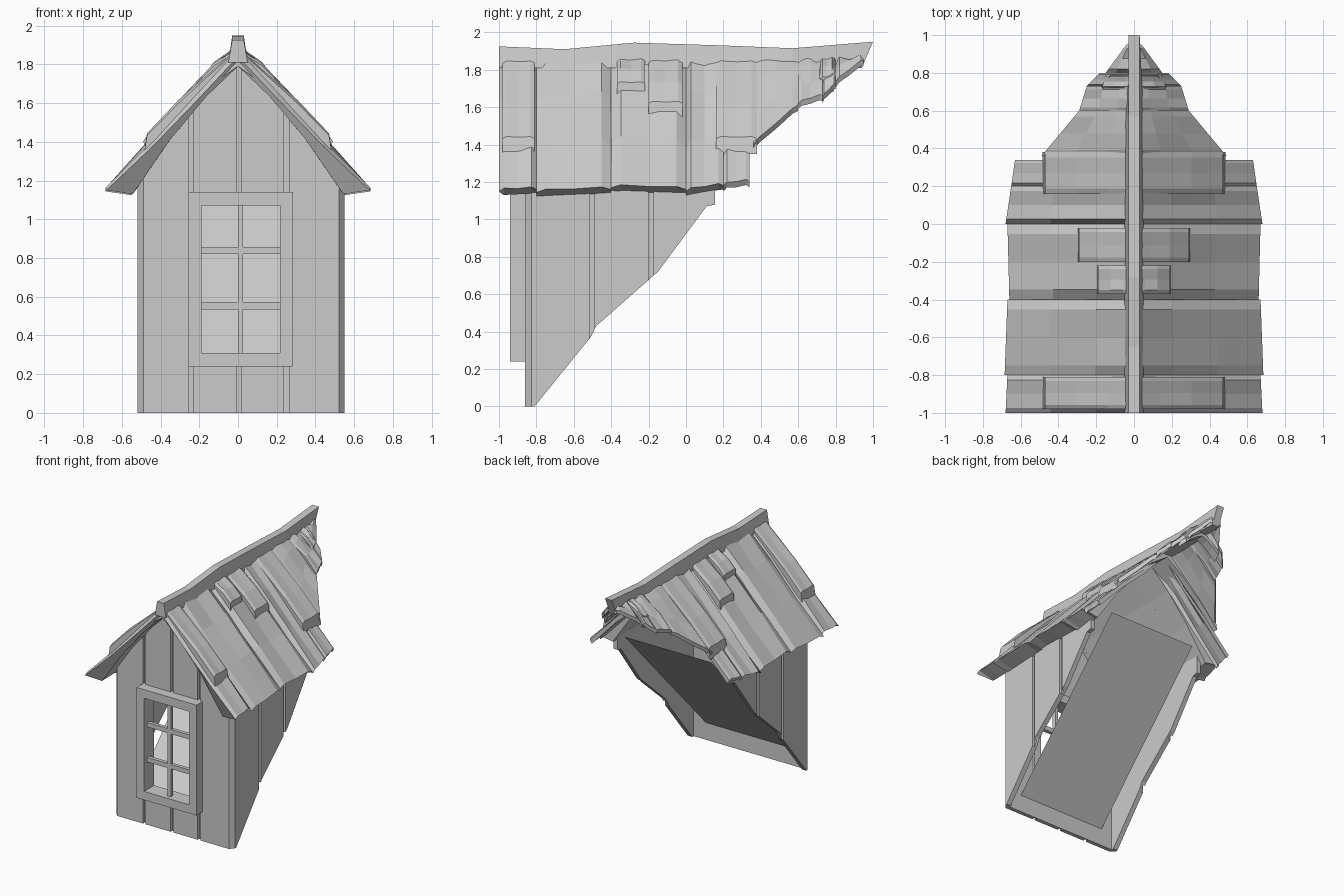
import bpy, bmesh, random

random.seed(4)
cube = bpy.data.objects.get("Cube")
if cube:
    bpy.data.objects.remove(cube)

grey = bpy.data.materials.new("weathered grey")
grey.use_nodes = True
grey.diffuse_color = (0.6, 0.6, 0.6, 1)
grey.node_tree.nodes["Principled BSDF"].inputs["Base Color"].default_value = (0.6, 0.6, 0.6, 1)

SHIFT = 0.016   # the walls sit slightly to the left of the ridge


def finish(name, bm):
    bmesh.ops.recalc_face_normals(bm, faces=bm.faces)
    mesh = bpy.data.meshes.new(name)
    bm.to_mesh(mesh)
    bm.free()
    mesh.materials.append(grey)
    obj = bpy.data.objects.new(name, mesh)
    bpy.context.collection.objects.link(obj)
    return obj


def loft(bm, rings):
    """Closed solid through a list of equal-length rings of points."""
    rows = [[bm.verts.new(p) for p in ring] for ring in rings]
    n = len(rows[0])
    for a, b in zip(rows, rows[1:]):
        for i in range(n):
            j = (i + 1) % n
            bm.faces.new((a[i], a[j], b[j], b[i]))
    bm.faces.new(rows[0])
    bm.faces.new(rows[-1][::-1])


def box(bm, x0, x1, y0, y1, z0, z1):
    """Box given relative to the middle of the walls."""
    a, b = x0 + SHIFT, x1 + SHIFT
    loft(bm, [[(a, y, z0), (b, y, z0), (b, y, z1), (a, y, z1)] for y in (y0, y1)])


def roof_z(x):
    return 1.87 - 1.045 * abs(x)


# Front wall: planks with recessed strips, split around the window
bm = bmesh.new()
edges = [-0.505, -0.272, -0.247, -0.022, 0.002, 0.222, 0.247, 0.505]
for i, (x0, x1) in enumerate(zip(edges, edges[1:])):
    x0, x1 = x0 + SHIFT, x1 + SHIFT
    front = -0.86 + 0.022 * (i % 2)
    tops = [roof_z(x) - 0.05 for x in (x0, x1)]
    spans = [(0, *tops)]
    if 0 < i < 6:
        spans = [(0, 0.26, 0.26), (1.12, *tops)]
    for b, t0, t1 in spans:
        loft(bm, [[(x0, y, b), (x1, y, b), (x1, y, t1), (x0, y, t0)] for y in (front, -0.828)])
finish("front_wall", bm)

# Side walls: planks cut off along the slope of the main roof
slope = [(-0.86, 0), (-0.81, 0), (-0.51, 0.37), (-0.48, 0.43), (-0.15, 0.72), (0.11, 1.07), (0.16, 1.08)]


def slope_z(y):
    for (y0, z0), (y1, z1) in zip(slope, slope[1:]):
        if y <= y1:
            return z0 + (z1 - z0) * (y - y0) / (y1 - y0)
    return slope[-1][1]


# Each plank: start, end, half width at start and at end; the first is the corner chamfer
planks = [(-0.86, -0.825, 0.505, 0.535), (-0.825, -0.515, 0.535, 0.535), (-0.515, -0.49, 0.515, 0.515),
          (-0.49, -0.2, 0.535, 0.535), (-0.2, -0.175, 0.515, 0.515), (-0.175, 0.155, 0.535, 0.53)]
for side, name in ((1, "left_wall"), (-1, "right_wall")):
    bm = bmesh.new()
    for y0, y1, w0, w1 in planks:
        ys = [y0] + [y for y, z in slope if y0 < y < y1] + [y1]
        rings = []
        for y in ys:
            w = w0 + (w1 - w0) * (y - y0) / (y1 - y0)
            outer, inner, z = SHIFT + side * w, SHIFT + side * 0.495, slope_z(y)
            rings.append([(outer, y, z), (inner, y, z), (inner, y, 1.24), (outer, y, 1.24)])
        loft(bm, rings)
    finish(name, bm)

# Window frame and glazing bars
bm = bmesh.new()
box(bm, -0.272, -0.205, -0.94, -0.81, 0.24, 1.14)
box(bm, 0.202, 0.268, -0.94, -0.81, 0.24, 1.14)
box(bm, -0.205, 0.202, -0.94, -0.81, 0.24, 0.31)
box(bm, -0.205, 0.202, -0.94, -0.81, 1.07, 1.14)
finish("window_frame", bm)
bm = bmesh.new()
box(bm, -0.017, 0.011, -0.905, -0.875, 0.31, 1.07)
for z in (0.535, 0.82):
    box(bm, -0.205, 0.202, -0.9, -0.87, z, z + 0.037)
finish("window_bars", bm)

# Sloping sheet closing the back of the window
bm = bmesh.new()
corners = [(-0.38, -0.827, 0.14), (0.4, -0.827, 0.14), (0.4, 0.22, 1.24), (-0.38, 0.22, 1.24)]
bm.faces.new([bm.verts.new(p) for p in corners])
finish("back_sheet", bm)


def roof_strip(bm, y0, y1, e0, e1, lift=0.0, raised=False):
    """One crowned roof board from the ridge to the eave."""
    rough = 0.004 if raised else 0.02
    tuck = 1.03 if raised else 0.8
    rings = []
    for f, crown in ((0, -0.02), (0.13, 0.016), (0.5, 0.002), (0.87, 0.014), (1, -0.02)):
        y = y0 + (y1 - y0) * f
        e = e0 + (e1 - e0) * f
        outer, inner = [], []
        for k in (0, 0.3, 0.65, 1):
            jitter = random.uniform(-rough, rough) if 0 < k < 1 else 0
            # seams open up toward the ridge, raised boards lift toward the eave
            dip = crown * (0.3 if lift else 1.5 - k if crown < 0 else 1 - 0.6 * k)
            z = roof_z(e * k) + lift * min(1, 0.2 + 1.2 * k) + dip + jitter
            outer.append((e * k, y, z))
            if y1 > 0.3 and not raised:
                # thin shell at the ragged rear
                inner.append((e * k * 0.97, y, z - 0.03))
            else:
                # thicker board, its front end cut back underneath
                z = 1.79 + (roof_z(e) - 0.03 - 1.79) * k + 0.3 * e * k * (1 - k)
                back = 0.05 if y == -1 else 0
                inner.append((e * k * tuck, y + back * (1 - 0.5 * k), z))
        rings.append(outer + inner[::-1])
    loft(bm, rings)


def mirrored(name, bm):
    obj = finish(name, bm)
    obj.modifiers.new("Mirror", "MIRROR").use_mirror_merge = False


# Roof boards, stepping back to a point at the rear
bm = bmesh.new()
boards = [(-1, -0.8, 0.68, 0.67), (-0.8, -0.4, 0.685, 0.67), (-0.4, 0, 0.66, 0.67), (0, 0.2, 0.68, 0.65),
          (0.2, 0.34, 0.65, 0.63), (0.36, 0.6, 0.49, 0.29, 0.05), (0.6, 0.73, 0.29, 0.25, 0.06),
          (0.73, 0.8, 0.25, 0.18, 0.05), (0.8, 0.95, 0.15, 0.04, 0.03)]
for b in boards:
    roof_strip(bm, *b)
mirrored("roof_boards", bm)

# Raised boards laid over the roof
bm = bmesh.new()
for b in [(-0.98, -0.81, 0.47, 0.47), (0.16, 0.38, 0.47, 0.47), (-0.37, -0.22, 0.19, 0.19),
          (-0.2, -0.02, 0.29, 0.29), (0.72, 0.79, 0.17, 0.15)]:
    roof_strip(bm, *b, lift=0.06, raised=True)
mirrored("raised_boards", bm)

# Ridge cap with a sagging top line
bm = bmesh.new()
rings = []
for y, top in ((-1, 1.925), (-0.65, 1.91), (-0.28, 1.945), (0.2, 1.93), (0.57, 1.915), (1, 1.95)):
    yb, w = (0.94, 0.03) if y == 1 else (y, 0.05)
    rings.append([(-w, yb, 1.81), (w, yb, 1.81), (0.03, y, top), (-0.03, y, top)])
loft(bm, rings)
finish("ridge_cap", bm)
